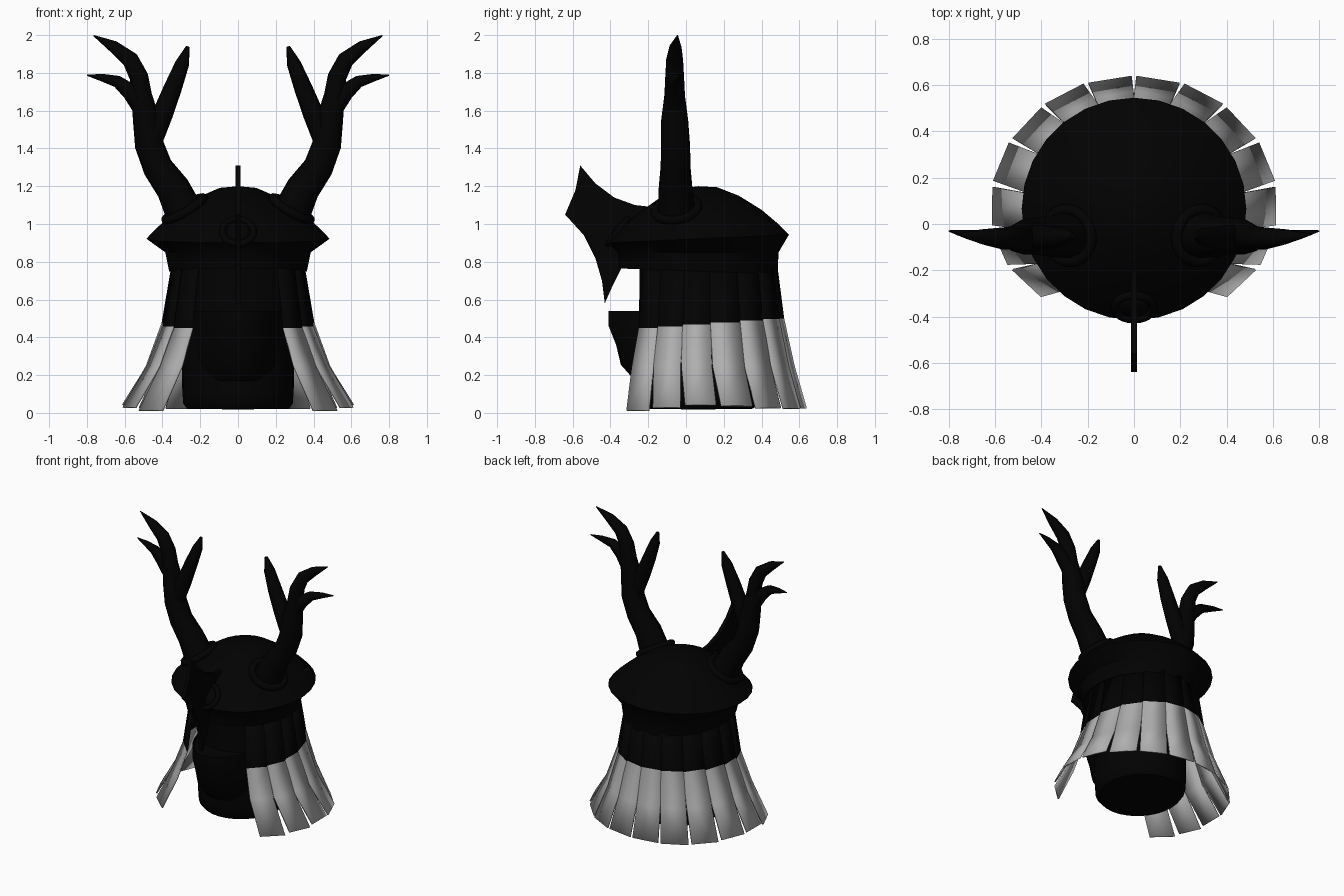
import bpy, bmesh
from math import sin, cos, pi, radians
from mathutils import Vector

cube = bpy.data.objects.get("Cube")
if cube:
    bpy.data.objects.remove(cube)

CY = 0.065  # helmet axis offset along y


def material(name, value):
    m = bpy.data.materials.new(name)
    m.use_nodes = True
    col = (value, value, value, 1)
    m.diffuse_color = col
    m.node_tree.nodes["Principled BSDF"].inputs["Base Color"].default_value = col
    return m


BLACK = material("black", 0.0005)
GREY = material("grey", 0.43)


def finish(obj, angle=40):
    bpy.ops.object.select_all(action='DESELECT')
    obj.select_set(True)
    bpy.context.view_layer.objects.active = obj
    bpy.ops.object.shade_smooth_by_angle(angle=radians(angle))
    return obj


def from_bmesh(name, bm, mats=(BLACK,), angle=40):
    bmesh.ops.recalc_face_normals(bm, faces=bm.faces)
    me = bpy.data.meshes.new(name)
    bm.to_mesh(me)
    bm.free()
    for m in mats:
        me.materials.append(m)
    obj = bpy.data.objects.new(name, me)
    bpy.context.collection.objects.link(obj)
    return finish(obj, angle)


def loft(name, rings, start=0, end=2 * pi, n=28):
    """Stack elliptical rings (rx, ry, z); a zero radius closes to a point."""
    bm = bmesh.new()
    closed = end - start > 6.28
    rows = []
    for rx, ry, z in rings:
        count = n if closed else n + 1
        rows.append([bm.verts.new((rx * sin(a), CY + ry * cos(a), z))
                     for a in (start + (end - start) * i / n for i in range(count))])
    for lo, hi in zip(rows, rows[1:]):
        for i in range(n):
            j = (i + 1) % len(lo)
            bm.faces.new((lo[i], lo[j], hi[j], hi[i]))
    bmesh.ops.remove_doubles(bm, verts=bm.verts, dist=0.0005)
    return from_bmesh(name, bm)


def ring(name, centre, normal, major, minor):
    bpy.ops.mesh.primitive_torus_add(
        major_radius=major, minor_radius=minor, major_segments=24, minor_segments=8,
        location=centre, rotation=Vector(normal).to_track_quat('Z', 'Y').to_euler())
    obj = bpy.context.object
    obj.name = name
    obj.data.materials.append(BLACK)
    finish(obj, 60)


def branch(name, points, side):
    """Tapered tube through (x, y, z, radius) points."""
    cu = bpy.data.curves.new(name, 'CURVE')
    cu.dimensions = '3D'
    cu.bevel_depth = 1
    cu.bevel_resolution = 2
    cu.use_fill_caps = True
    sp = cu.splines.new('POLY')
    sp.points.add(len(points) - 1)
    for p, (x, y, z, r) in zip(sp.points, points):
        p.co = (side * x, y, z, 1)
        p.radius = r
    cu.materials.append(BLACK)
    obj = bpy.data.objects.new(name, cu)
    bpy.context.collection.objects.link(obj)
    bpy.ops.object.select_all(action='DESELECT')
    obj.select_set(True)
    bpy.context.view_layer.objects.active = obj
    bpy.ops.object.convert(target='MESH')
    finish(bpy.context.object, 60)


# Helmet bowl with sharp brim and band underneath; crown tips forward, band dips at the back
bowl = loft("helmet_bowl", [(0, 0, 1.2), (.1, .1, 1.19), (.215, .215, 1.14), (.335, .335, 1.06),
                            (.43, .425, .98), (.485, .48, .922), (.385, .425, .85),
                            (.365, .42, .75), (.30, .30, .76)])
for v in bowl.data.vertices:
    tilt = .045 if v.co.z > .88 else -.035 if v.co.z < .8 else 0
    v.co.z += tilt * (v.co.y - CY)

# Head column with rounded bottom
loft("head_column", [(.31, .31, .8), (.30, .315, .4), (.295, .32, .12),
                     (.29, .315, .05), (.27, .29, .022), (0, 0, .018)])

# Face guard over the chin, flaring forward
loft("face_guard", [(.25, .31, .525), (.25, .45, .52), (.255, .475, .54), (.255, .475, .46),
                    (.255, .435, .36), (.245, .41, .255), (.22, .335, .17), (.2, .3, .165)],
     radians(105), radians(255), 14)

# Neck guard: hanging flat slats, black above and grey below
ROWS = [(.355, .42, .77), (.405, .455, .47), (.49, .51, .25), (.62, .575, .015)]
HALF_WIDTH = (10.4, 10.4, 9.9, 8.8)
for side, word in ((1, "left"), (-1, "right")):
    for i in range(7):
        bm = bmesh.new()
        mid = radians((i + .5) * 20.4)
        grow = .003 * (i % 2)
        rows = []
        for k, (rx, ry, z) in enumerate(ROWS):
            turn = 0
            if k == 1:
                z += .03 * cos(mid)
            if k == 3:
                z += .01 * cos(mid) + .03 * sin(mid) ** 6
                turn = -radians(2.5) * sin(mid)
            row = []
            for j in (-1, 1):
                a = mid + turn + j * radians(HALF_WIDTH[k])
                depth = (ry + grow) * (.87 if cos(a) < 0 else 1)
                row.append(bm.verts.new((side * (rx + grow) * sin(a), CY + depth * cos(a), z)))
            rows.append(row)
        for k in range(3):
            f = bm.faces.new((*rows[k], *reversed(rows[k + 1])))
            f.material_index = min(k, 1)
        # Orient each slat outward, then give it thickness inward
        slat = from_bmesh(f"{word}_neck_slat_{i + 1}", bm, (BLACK, GREY), 5)
        first = slat.data.polygons[0]
        if first.normal.dot(Vector((first.center.x, first.center.y - CY, 0))) < 0:
            slat.data.flip_normals()
        mod = slat.modifiers.new("thickness", 'SOLIDIFY')
        mod.thickness = .01
        mod.offset = -1

# Antlers: main beam, two tines and a collar on each side
BEAM = [(.27, -.045, 1.03, .105), (.345, -.055, 1.19, .09), (.425, -.055, 1.30, .08),
        (.47, -.055, 1.42, .077), (.485, -.06, 1.55, .072), (.51, -.06, 1.68, .055),
        (.525, -.06, 1.78, .05), (.57, -.06, 1.87, .045), (.66, -.055, 1.94, .032),
        (.765, -.045, 1.998, .003)]
OUTER = [(.50, -.06, 1.60, .05), (.57, -.065, 1.70, .045), (.64, -.06, 1.755, .032),
         (.72, -.045, 1.775, .02), (.80, -.03, 1.788, .003)]
INNER = [(.46, -.06, 1.44, .06), (.40, -.06, 1.58, .055), (.345, -.06, 1.72, .048),
         (.295, -.055, 1.85, .037), (.265, -.05, 1.94, .01)]
for side, word in ((1, "left"), (-1, "right")):
    branch(word + "_antler_beam", BEAM, side)
    branch(word + "_antler_outer_tine", OUTER, side)
    branch(word + "_antler_inner_tine", INNER, side)
    ring(word + "_antler_collar", (side * .283, -.05, 1.08), (side * .5, -.15, .85), .115, .024)

# Front crest: thin upright plate with pointed outline
OUTLINE = [(-.56, 1.31), (-.48, 1.215), (-.38, 1.14), (-.27, 1.10), (-.18, 1.09), (-.18, 1.0),
           (-.32, .90), (-.34, .77), (-.39, .67), (-.43, .58), (-.445, .70),
           (-.48, .82), (-.54, .94), (-.64, 1.05), (-.585, 1.18)]
bm = bmesh.new()
face = bm.faces.new([bm.verts.new((-.014, y, z)) for y, z in OUTLINE])
ext = bmesh.ops.extrude_face_region(bm, geom=[face], use_keep_orig=True)
bmesh.ops.translate(bm, vec=(.028, 0, 0),
                    verts=[v for v in ext["geom"] if isinstance(v, bmesh.types.BMVert)])
from_bmesh("front_crest", bm, angle=30)

# Round boss behind the crest
CENTRE = (0, -.36, .96)
NORMAL = (0, -.78, .62)
ring("crest_boss_ring", CENTRE, NORMAL, .083, .018)
bpy.ops.mesh.primitive_uv_sphere_add(
    segments=20, ring_count=10, radius=1, location=CENTRE, scale=(.065, .065, .025),
    rotation=Vector(NORMAL).to_track_quat('Z', 'Y').to_euler())
boss = bpy.context.object
boss.name = "crest_boss"
boss.data.materials.append(BLACK)
finish(boss, 60)
